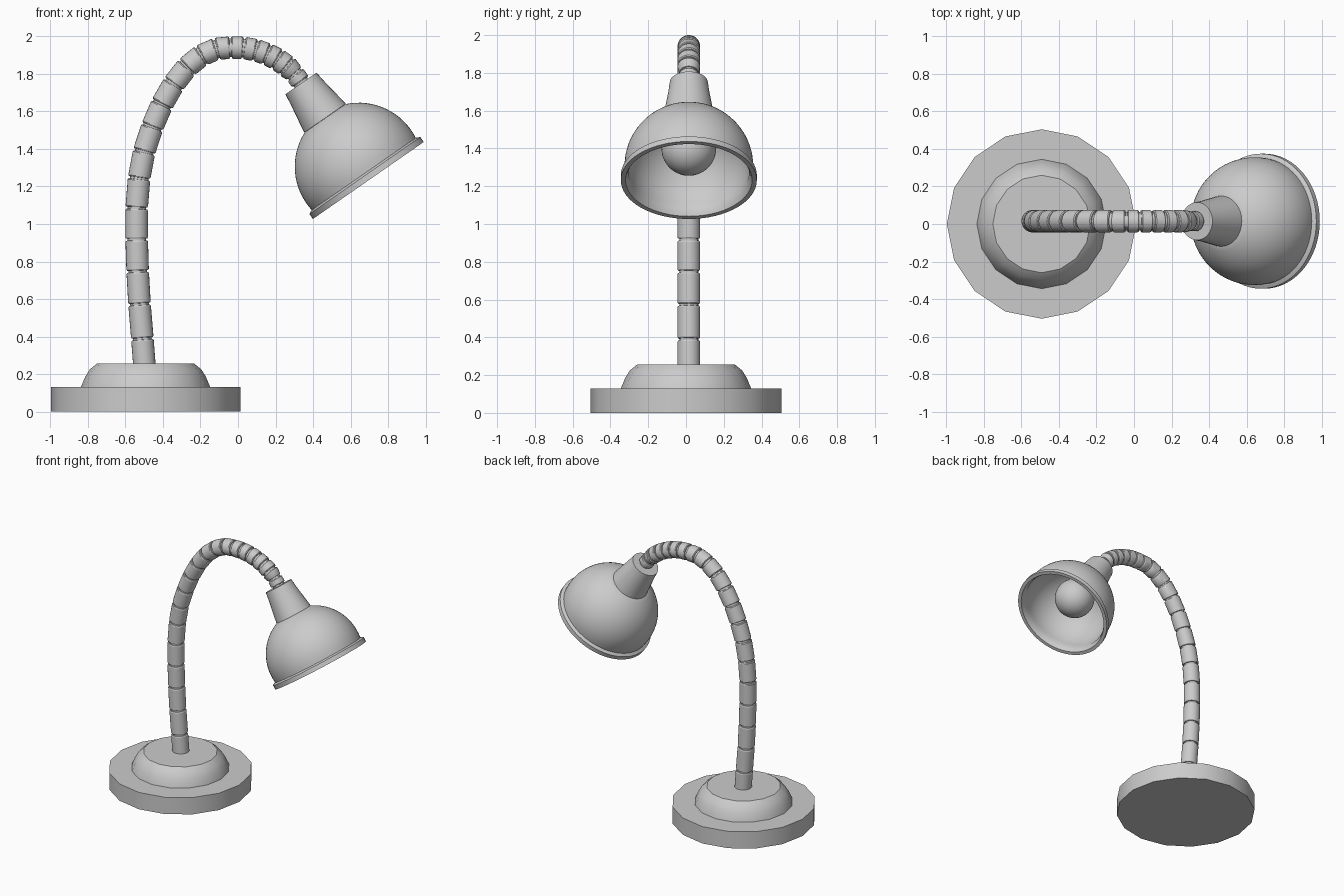
import bpy, bmesh, math
from mathutils import Vector, Matrix

if "Cube" in bpy.data.objects:
    bpy.data.objects.remove(bpy.data.objects["Cube"])

Y = 0.015  # depth of the neck and head


def loft(name, rings, segs):
    """Skin rings given as (centre, axis, radius); radius 0 makes a pole."""
    bm = bmesh.new()
    loops = []
    for c, axis, r in rings:
        v = Vector((0, 1, 0))
        if abs(axis.y) > 0.9:
            v = Vector((1, 0, 0))
        u = v.cross(axis).normalized()
        if r == 0:
            loops.append([bm.verts.new(c)])
            continue
        loops.append([bm.verts.new(c + r * (math.cos(a) * u + math.sin(a) * v))
                      for a in (2 * math.pi * i / segs for i in range(segs))])
    for a, b in zip(loops, loops[1:]):
        for i in range(segs):
            j = (i + 1) % segs
            if len(a) == 1:
                bm.faces.new((a[0], b[j], b[i]))
            elif len(b) == 1:
                bm.faces.new((a[i], a[j], b[0]))
            else:
                bm.faces.new((a[i], a[j], b[j], b[i]))
    bmesh.ops.recalc_face_normals(bm, faces=bm.faces)
    mesh = bpy.data.meshes.new(name)
    bm.to_mesh(mesh)
    bm.free()
    ob = bpy.data.objects.new(name, mesh)
    bpy.context.collection.objects.link(ob)
    bpy.ops.object.select_all(action='DESELECT')
    ob.select_set(True)
    bpy.context.view_layer.objects.active = ob
    bpy.ops.object.shade_smooth_by_angle(angle=math.radians(29))
    return ob


def lathe(name, profile, origin, axis, segs):
    """Revolve (radius, height) points about an axis."""
    return loft(name, [(origin + axis * h, axis, r) for r, h in profile], segs)


# Base: low-sided disc with a rounded step
up = Vector((0, 0, 1))
foot = Vector((-0.493, 0, 0))
lathe("base_disc", [(0, 0), (0.505, 0), (0.505, 0.13), (0, 0.13)], foot, up, 16)
lathe("base_step", [(0, 0.12), (0.347, 0.12), (0.345, 0.13), (0.322, 0.185),
                    (0.297, 0.225), (0.26, 0.255), (0, 0.255)], foot, up, 16)

# Flexible neck: grooved at each joint along the path
path = [(-0.497, 0.22), (-0.51, 0.388), (-0.525, 0.572), (-0.535, 0.747),
        (-0.54, 0.917), (-0.54, 1.085), (-0.527, 1.243), (-0.5, 1.385),
        (-0.457, 1.517), (-0.405, 1.637), (-0.343, 1.745), (-0.272, 1.835),
        (-0.195, 1.897), (-0.115, 1.932), (-0.04, 1.94), (0.03, 1.938),
        (0.095, 1.926), (0.155, 1.905), (0.21, 1.877), (0.26, 1.841),
        (0.302, 1.799), (0.335, 1.755), (0.365, 1.705)]
pts = [Vector((x, Y, z)) for x, z in path]
rings = []
for i, p in enumerate(pts):
    t = (pts[min(i + 1, len(pts) - 1)] - pts[max(i - 1, 0)]).normalized()
    R = 0.06 if i < len(pts) - 3 else 0.053
    if i == 0:
        rings += [(p, t, 0), (p, t, R)]
    elif i == len(pts) - 1:
        rings += [(p, t, R), (p, t, 0)]
    else:
        rings += [(p + t * d, t, r) for d, r in
                  ((-0.012, R), (-0.006, R - 0.004), (-0.005, R - 0.01),
                   (0.005, R - 0.01), (0.006, R - 0.004), (0.012, R))]
loft("flexible_neck", rings, 24)

# Lamp head: axis runs from the rim centre up to the collar
mouth = Vector((0.695, Y, 1.232))
axis = Vector((-0.57, 0, 0.821)).normalized()


def dome(r, z0, a0, a1, n):
    return [(r * math.cos(a), z0 + r * math.sin(a))
            for a in (math.radians(a0 + (a1 - a0) * k / n) for k in range(n + 1))]


# Shade: outer dome, rolled rim and inner wall
outer = dome(0.341, 0.09, 67, -8, 16)
inner = dome(0.322, 0.09, -8, 80, 16)
shade = ([(0, 0.404)] + outer + [(0.345, 0.04), (0.36, 0.032), (0.36, 0.0),
         (0.335, 0.0), (0.325, 0.02)] + inner + [(0, 0.407 - 0.002)])
shade[0] = (0, 0.412)
lathe("lamp_shade", shade, mouth, axis, 64)

# Tapered collar joining shade and neck
lathe("shade_collar", [(0, 0.405), (0.135, 0.405), (0.133, 0.42), (0.11, 0.56),
                       (0.101, 0.63), (0, 0.63)], mouth, axis, 32)

# Bulb and its socket
ball = dome(0.145, 0.205, -90, 90, 20)
ball[0], ball[-1] = (0, 0.06), (0, 0.35)
lathe("bulb", ball, mouth, axis, 40)
lathe("bulb_socket", [(0, 0.32), (0.06, 0.32), (0.06, 0.41), (0, 0.41)],
      mouth, axis, 24)
